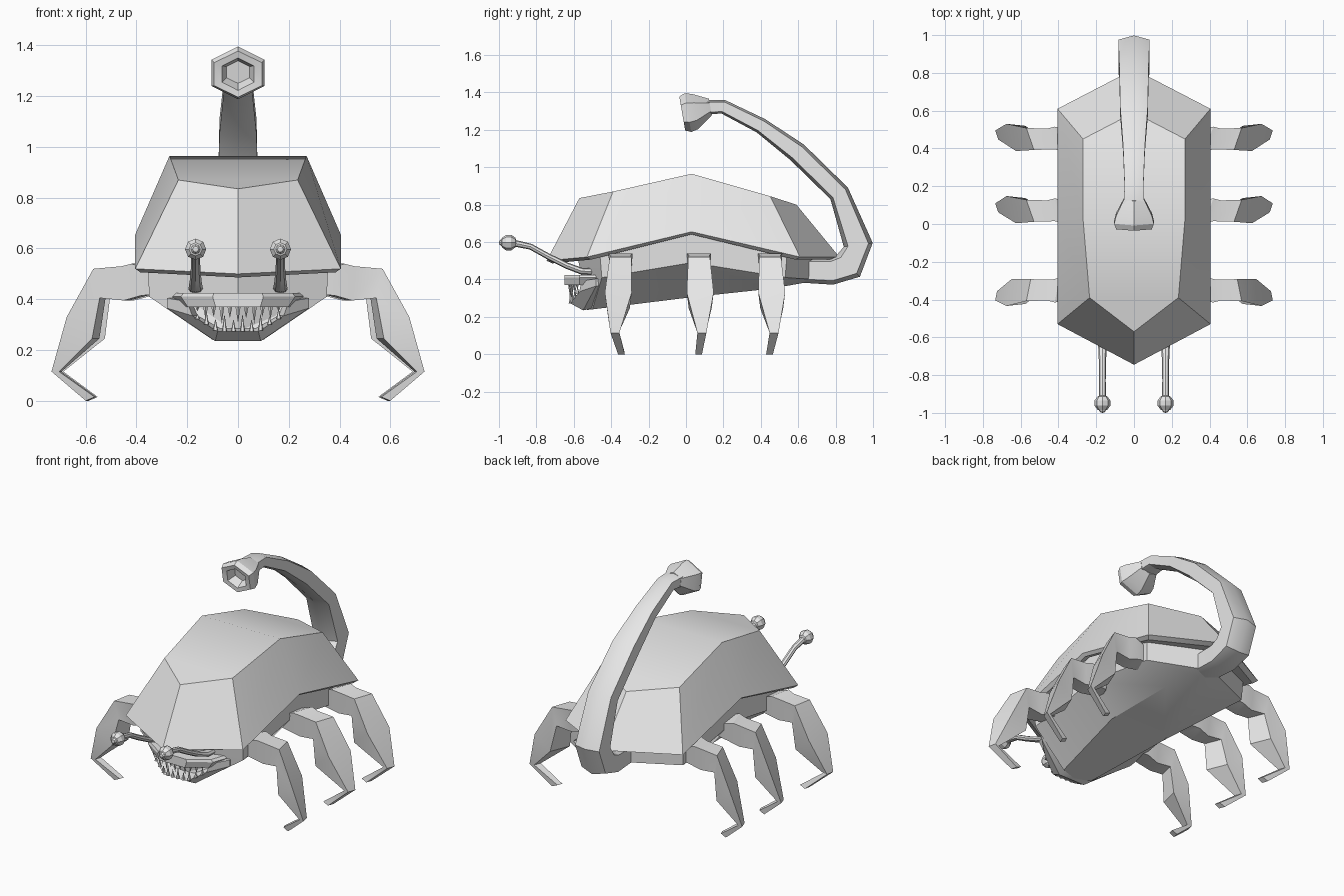
import bpy
import bmesh
from math import sin, cos, pi, radians, copysign
from mathutils import Vector, Matrix

if "Cube" in bpy.data.objects:
    bpy.data.objects.remove(bpy.data.objects["Cube"])

GREY = (0.8, 0.8, 0.8, 1)
mat = bpy.data.materials.new("plain grey")
mat.use_nodes = True
mat.diffuse_color = GREY
mat.node_tree.nodes["Principled BSDF"].inputs["Base Color"].default_value = GREY


def finish(name, bm):
    bmesh.ops.recalc_face_normals(bm, faces=bm.faces)
    me = bpy.data.meshes.new(name)
    bm.to_mesh(me)
    bm.free()
    me.materials.append(mat)
    me.shade_smooth()
    me.set_sharp_from_angle(angle=radians(30))
    ob = bpy.data.objects.new(name, me)
    bpy.context.collection.objects.link(ob)


def loft(name, rings, split=False):
    """Bridge closed rings of points and cap both ends."""
    bm = bmesh.new()
    loops = [[bm.verts.new(p) for p in ring] for ring in rings]
    n = len(loops[0])
    for a, b in zip(loops, loops[1:]):
        for i in range(n):
            j = (i + 1) % n
            bm.faces.new((a[i], a[j], b[j], b[i]))
    for end in (loops[0], loops[-1]):
        if split:
            bm.faces.new(end[2:7])
            bm.faces.new(end[6:] + end[:3])
        else:
            bm.faces.new(end)
    finish(name, bm)


def mirror_ring(half):
    """Complete a half outline that starts and ends on the centre plane."""
    return half + [(-x, y, z) for x, y, z in reversed(half[1:-1])]


def tube(name, path, sides, x=0, direction=None, power=1):
    """Sweep a polygon along (y, z, half width, half thickness) stations."""
    rings = []
    for i, (y, z, w, t) in enumerate(path):
        a, b = path[max(i - 1, 0)], path[min(i + 1, len(path) - 1)]
        d = Vector(direction or (b[0] - a[0], b[1] - a[1])).normalized()
        ring = []
        for k in range(sides):
            u = 2 * pi * k / sides
            s = w * sin(u) / sin(pi / 3)
            c = t * copysign(abs(cos(u)) ** power, cos(u))
            ring.append((x + s, y - d.y * c, z + d.x * c))
        rings.append(ring)
    loft(name, rings)


# Domed shell with a thin rim
rim = mirror_ring([(0, -.745, .5), (.405, -.53, .52), (.405, .03, .655),
                   (.405, .61, .52), (0, .82, .52)])
crown = mirror_ring([(0, -.57, .835), (.235, -.39, .87), (.27, .03, .965),
                     (.27, .45, .845), (0, .59, .8)])
lip = [(x * .95, y * .96, z - .014) for x, y, z in rim]
under = [(x * .86, y * .86, z + .005) for x, y, z in rim]
loft("shell", [under, lip, rim, crown], split=True)

# Body and belly below the shell
loft("body", [
    mirror_ring([(0, -.58, .52), (.355, -.46, .53), (.355, .03, .65),
                 (.355, .54, .53), (0, .69, .53)]),
    mirror_ring([(0, -.56, .42), (.35, -.45, .41), (.35, .03, .49),
                 (.35, .53, .41), (0, .69, .4)]),
    mirror_ring([(0, -.53, .237), (.1, -.5, .24), (.19, .03, .305),
                 (.14, .45, .35), (0, .62, .38)])], split=True)

# Lower jaw with a hollow mouth


def jaw_ring(corner, side, chin):
    right = [corner, side, chin]
    return right + [(-x, y, z) for x, y, z in reversed(right)]


loft("jaw", [
    jaw_ring((.25, -.4, .41), (.25, -.4, .375), (.07, -.43, .26)),
    jaw_ring((.28, -.48, .405), (.28, -.48, .365), (.09, -.55, .235)),
    jaw_ring((.2, -.56, .39), (.18, -.57, .335), (.08, -.62, .273)),
    jaw_ring((.18, -.5, .385), (.16, -.5, .335), (.07, -.53, .285))])

# Upper lip slab
plan = [(.28, -.42), (.225, -.57), (.1, -.65)]
plan += [(-x, y) for x, y in reversed(plan)]
loft("upper_lip", [[(x * s, y, z) for x, y in plan]
                   for s, z in ((.88, .37), (1, .41), (.95, .425))])

# Teeth in two rows
bm = bmesh.new()
for row, count in ((1, 11), (-1, 10)):
    for i in range(count):
        x = (i / (count - 1) - .5) * .32
        side = max(abs(x) - .08, 0)
        y = -.62 + .3 * side + .1 * abs(x)
        tall = .05 + .02 * (i % 2) - .35 * side
        if row > 0:
            z = .375 - tall / 2
            turn = Matrix.Rotation(pi, 4, 'X')
        else:
            z = .272 + .62 * side + tall / 2
            turn = Matrix.Identity(4)
        bmesh.ops.create_cone(bm, cap_ends=True, segments=5, radius1=.011,
                              radius2=0, depth=tall,
                              matrix=Matrix.Translation((x, y, z)) @ turn)
finish("teeth", bm)

# Eyes on stalks
for side, s in (("left", 1), ("right", -1)):
    tube(side + "_eye_stalk",
         [(-.47, .44, .026, .018), (-.56, .445, .024, .018),
          (-.64, .475, .02, .017), (-.74, .525, .016, .016),
          (-.83, .575, .015, .016), (-.93, .597, .017, .018)], 8, x=s * .167)
    bm = bmesh.new()
    for y, r in ((-.948, .044), (-.98, .02)):
        bmesh.ops.create_uvsphere(
            bm, u_segments=8, v_segments=5, radius=r,
            matrix=Matrix.Translation((s * .167, y, .597))
            @ Matrix.Rotation(pi / 2, 4, 'X'))
    finish(side + "_eye", bm)

# Arched tail ending in a hollow bell
tube("tail", [(.58, .45, .075, .065), (.78, .445, .08, .073),
              (.87, .475, .083, .085), (.921, .585, .083, .078),
              (.819, .86, .078, .056), (.594, 1.08, .073, .055),
              (.4, 1.222, .058, .042), (.2, 1.323, .05, .037),
              (.1, 1.32, .055, .04)], 6, power=.5)
tube("tail_bell", [(.13, 1.322, .055, .045), (.05, 1.298, .095, .095),
                   (.01, 1.292, .105, .105), (-.02, 1.287, .094, .092),
                   (-.016, 1.287, .063, .065), (.035, 1.295, .045, .045)],
     6, direction=(-.98, -.17))

# Six jointed legs: upper edge x z, lower edge x z, half width, sideways shift
leg = [(.3, .5, .3, .42, .05, 0), (.42, .54, .38, .415, .065, 0),
       (.46, .53, .45, .395, .055, 0), (.57, .52, .545, .405, .058, 0),
       (.675, .33, .575, .245, .072, .012), (.735, .115, .705, .115, .024, .03),
       (.6, 0, .565, .015, .018, -.005)]
for place, y0, lean, skew in (("front", -.35, -1, -.2),
                              ("middle", .07, .5, .35),
                              ("rear", .45, .7, .35)):
    for side, s in (("left", 1), ("right", -1)):
        rings = []
        for ux, uz, lx, lz, w, shift in leg:
            y = y0 + lean * shift
            back = 2 * w * min(skew, 0)
            front = -2 * w * max(skew, 0)
            rings.append([(s * (ux + front), y - w, uz),
                          (s * (ux + back), y + w, uz),
                          (s * (lx + back), y + w * .85, lz),
                          (s * (lx + front), y - w * .85, lz)])
        loft(f"{place}_{side}_leg", rings)
